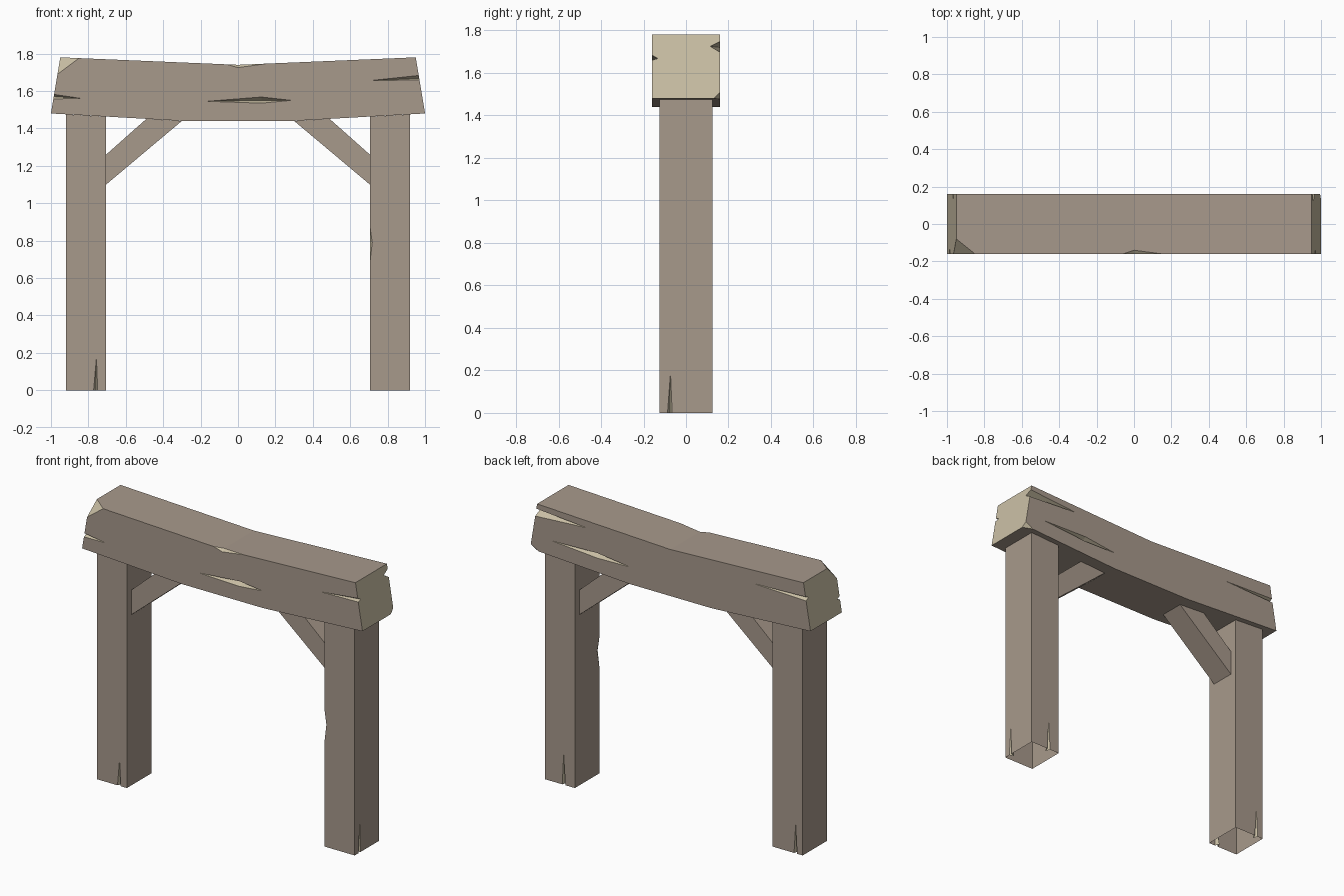
import bpy, bmesh
from mathutils import Vector as V

if "Cube" in bpy.data.objects:
    bpy.data.objects.remove(bpy.data.objects["Cube"])


def material(name, col):
    m = bpy.data.materials.new(name)
    m.diffuse_color = (*col, 1)
    m.use_nodes = True
    m.node_tree.nodes["Principled BSDF"].inputs["Base Color"].default_value = m.diffuse_color
    return m


WOOD = material("weathered_wood", (0.39, 0.32, 0.26))
CUT = material("fresh_cut_wood", (0.60, 0.53, 0.38))


def new_object(name, bm, mats):
    bmesh.ops.recalc_face_normals(bm, faces=bm.faces)
    me = bpy.data.meshes.new(name)
    bm.to_mesh(me)
    bm.free()
    for m in mats:
        me.materials.append(m)
    ob = bpy.data.objects.new(name, me)
    bpy.context.collection.objects.link(ob)
    return ob


def prism(name, profile, half_y):
    """Extrude an (x, z) outline along y."""
    bm = bmesh.new()
    f = bm.faces.new([bm.verts.new((x, -half_y, z)) for x, z in profile])
    r = bmesh.ops.extrude_face_region(bm, geom=[f])
    for v in r["geom"]:
        if isinstance(v, bmesh.types.BMVert):
            v.co.y = half_y
    return new_object(name, bm, [WOOD, CUT])


def hull(points):
    bm = bmesh.new()
    for p in points:
        bm.verts.new(p)
    r = bmesh.ops.convex_hull(bm, input=bm.verts)
    junk = [v for v in r["geom_interior"] if isinstance(v, bmesh.types.BMVert)]
    bmesh.ops.delete(bm, geom=junk, context='VERTS')
    ob = new_object("cutter", bm, [CUT])
    ob.hide_render = True
    return ob


def split(outline, deep, n):
    """Closed crack in a face: outline on the surface, deepest point inside."""
    pts = [V(p) for p in outline]
    return hull(pts + [p + V(n) * 0.03 for p in pts] + [V(deep)])


def end_crack(tip, a, b, deep, n):
    """V crack running off the end of a timber."""
    t = V(tip)
    pts = [t + (V(p) - t) * 1.25 for p in (a, b, deep)]
    return hull([t, t + V(n) * 0.03] + pts + [p + V(n) * 0.03 for p in pts[:2]])


def edge_notch(e1, e2, p, q):
    """Two-facet dent in an edge between e1 and e2, valley line p-q."""
    e1, e2, p, q = map(V, (e1, e2, p, q))
    m, r = (p + q) / 2, (p - q) * 2
    return hull([c + s * r for s in (-1, 1)
                 for c in (m, m + (e1 - m) * 1.6, m + (e2 - m) * 1.6)])


def corner_chip(a, b, c, corner):
    pts = [V(p) for p in (a, b, c)]
    mid = sum(pts, V()) / 3
    return hull([mid + (p - mid) * 2.5 for p in pts] + [mid + (V(corner) - mid) * 4])


def carve(ob, cutters):
    for c in cutters:
        m = ob.modifiers.new("carve", 'BOOLEAN')
        m.operation, m.solver, m.object = 'DIFFERENCE', 'EXACT', c
        m.material_mode = 'TRANSFER'
    dg = bpy.context.evaluated_depsgraph_get()
    me = bpy.data.meshes.new_from_object(ob.evaluated_get(dg))
    ob.modifiers.clear()
    ob.data = me
    for c in cutters:
        bpy.data.objects.remove(c)


def remove_faces(ob, test):
    bm = bmesh.new()
    bm.from_mesh(ob.data)
    bm.normal_update()
    bmesh.ops.delete(bm, geom=[f for f in bm.faces if test(f)], context='FACES')
    bm.to_mesh(ob.data)
    bm.free()


F, B, R = (0, -1, 0), (0, 1, 0), (1, 0, 0)
Y = 0.16

# Sagging top beam with pale end grain
beam = prism("top_beam", [(-1, 1.48), (-0.29, 1.44), (0.29, 1.44), (1, 1.48),
                          (0.95, 1.78), (0, 1.74), (-0.95, 1.78)], Y)
for f in beam.data.polygons:
    if abs(f.normal.x) > 0.9:
        f.material_index = 1
carve(beam, [
    # front cracks
    split([(-0.165, -Y, 1.545), (0.125, -Y, 1.568), (0.285, -Y, 1.55), (0.125, -Y, 1.535)],
          (0.125, -0.12, 1.55), F),
    end_crack((-0.835, -Y, 1.56), (-0.985, -Y, 1.582), (-0.985, -Y, 1.558), (-0.985, -0.135, 1.57), F),
    end_crack((0.70, -Y, 1.655), (0.966, -Y, 1.683), (0.967, -Y, 1.66), (0.966, -0.133, 1.668), F),
    # back cracks
    split([(0.84, Y, 1.57), (0.52, Y, 1.578), (0.29, Y, 1.55), (0.52, Y, 1.545)],
          (0.52, 0.12, 1.56), B),
    end_crack((0.60, Y, 1.72), (0.956, Y, 1.748), (0.963, Y, 1.698), (0.96, 0.115, 1.725), B),
    end_crack((-0.60, Y, 1.68), (-0.966, Y, 1.692), (-0.967, Y, 1.667), (-0.966, 0.133, 1.68), B),
    # dented edge and broken corners
    edge_notch((-0.06, -Y, 1.7425), (0.15, -Y, 1.7463), (0, -0.14, 1.74), (0, -Y, 1.725)),
    corner_chip((-0.95, -0.08, 1.78), (-0.85, -Y, 1.776), (-0.965, -Y, 1.69), (-0.95, -Y, 1.78)),
    corner_chip((1, 0.13, 1.48), (0.94, Y, 1.477), (0.995, Y, 1.51), (1, Y, 1.48)),
])

# Posts (hollow ends) and diagonal braces on both sides
P = 0.125
posts = {}
for side, s in (("left", -1), ("right", 1)):
    posts[side] = prism(side + "_post", [(s * 0.705, 0), (s * 0.92, 0),
                                         (s * 0.92, 1.475), (s * 0.705, 1.463)], P)
    brace = prism(side + "_brace", [(s * 0.705, 1.10), (s * 0.705, 1.26),
                                    (s * 0.49, 1.451), (s * 0.30, 1.44)], 0.08)
    remove_faces(brace, lambda f: abs(f.normal.x) > 0.99 or f.normal.z > 0.95)

# Ground-end cracks and the knocked inner edge of the right post
carve(posts["left"], [
    end_crack((-0.757, -P, 0.175), (-0.772, -P, 0), (-0.75, -P, 0), (-0.76, -0.095, 0), F),
    end_crack((-0.87, P, 0.19), (-0.88, P, 0), (-0.858, P, 0), (-0.868, 0.095, 0), B),
])
carve(posts["right"], [
    end_crack((0.92, -0.073, 0.19), (0.92, -0.087, 0), (0.92, -0.065, 0), (0.89, -0.076, 0), R),
    end_crack((0.785, P, 0.20), (0.795, P, 0), (0.773, P, 0), (0.784, 0.095, 0), B),
    edge_notch((0.705, -P, 0.68), (0.705, -P, 0.88), (0.718, -P, 0.79), (0.705, -0.1, 0.79)),
])
for p in posts.values():
    remove_faces(p, lambda f: abs(f.normal.z) > 0.95)
